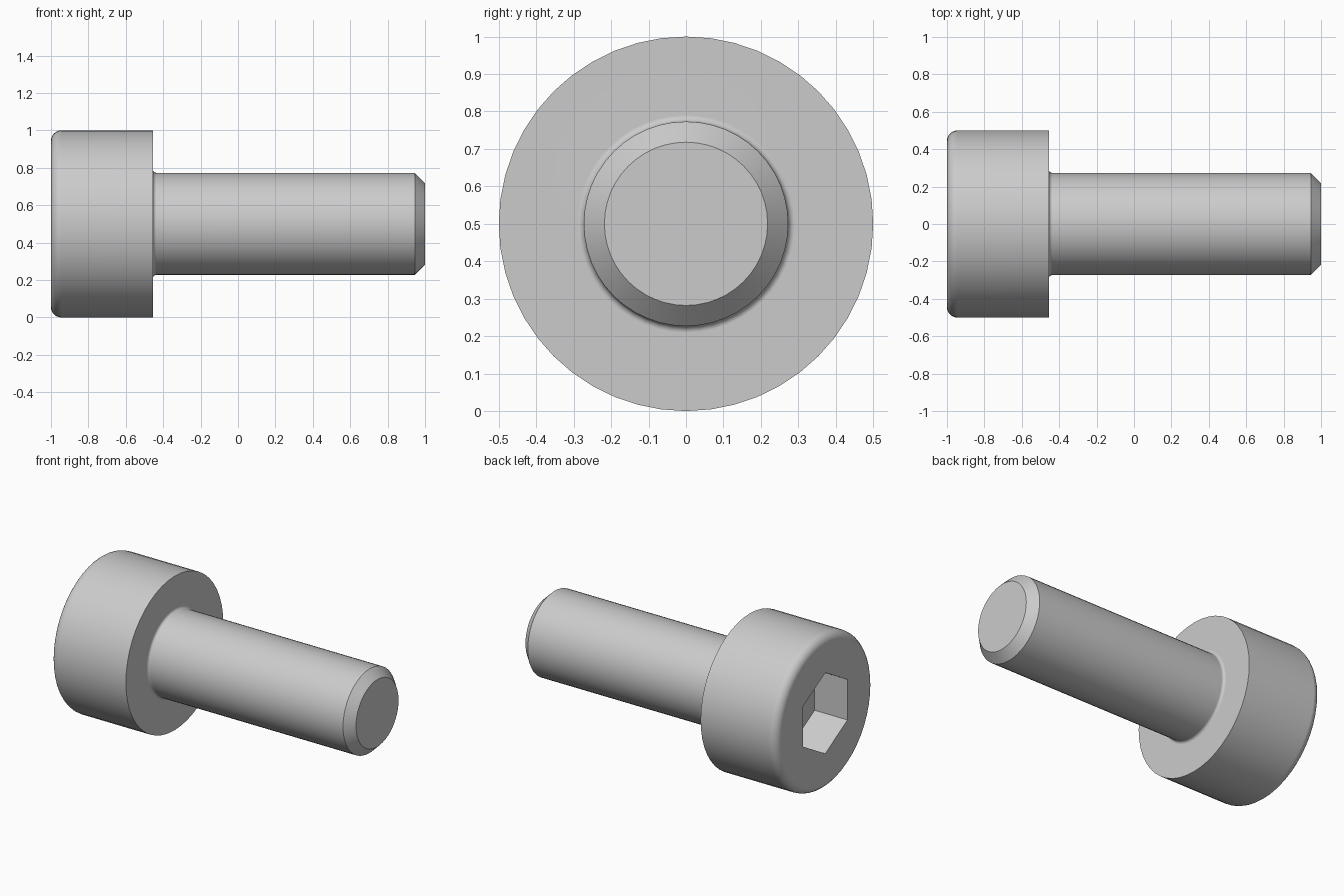
import bpy
import bmesh
from math import sin, cos, pi, sqrt, radians

if "Cube" in bpy.data.objects:
    bpy.data.objects.remove(bpy.data.objects["Cube"], do_unlink=True)

HEAD_R, SHAFT_R = 0.5, 0.273
HEAD_END, SEAT, TIP = -1.0, -0.455, 1.0
ROUND, FILLET, CHAMFER = 0.055, 0.018, 0.055
SOCKET_FLATS, SOCKET_DEPTH = 0.4545, 0.236
AXIS_Z = 0.5

steel = bpy.data.materials.new("light_grey_steel")
steel.use_nodes = True
colour = (0.6, 0.6, 0.6, 1.0)
steel.diffuse_color = colour
steel.node_tree.nodes["Principled BSDF"].inputs["Base Color"].default_value = colour


def arc(cx, cr, radius, start, end, steps):
    """Points (x, radius) along a quarter arc of the profile."""
    angles = [radians(start + (end - start) * i / steps) for i in range(steps + 1)]
    return [(cx + radius * cos(a), cr + radius * sin(a)) for a in angles]


def lathe(name, profile, sides):
    """Closed solid turned around the x axis, with a corner at the top."""
    bm = bmesh.new()
    rings = []
    for x, r in profile:
        turn = [2 * pi * i / sides for i in range(sides)]
        rings.append([bm.verts.new((x, r * sin(a), AXIS_Z + r * cos(a))) for a in turn])
    for a, b in zip(rings, rings[1:]):
        for i in range(sides):
            j = (i + 1) % sides
            bm.faces.new((a[i], a[j], b[j], b[i]))
    bm.faces.new(rings[0])
    bm.faces.new(rings[-1])
    bmesh.ops.recalc_face_normals(bm, faces=bm.faces[:])
    mesh = bpy.data.meshes.new(name)
    bm.to_mesh(mesh)
    bm.free()
    mesh.materials.append(steel)
    obj = bpy.data.objects.new(name, mesh)
    bpy.context.collection.objects.link(obj)
    return obj


# Head with rounded rim, filleted neck, shaft and chamfered tip
profile = arc(HEAD_END + ROUND, HEAD_R - ROUND, ROUND, 180, 90, 6)
profile += [(SEAT, HEAD_R)]
profile += arc(SEAT + FILLET, SHAFT_R + FILLET, FILLET, 180, 270, 4)
profile += [(TIP - CHAMFER, SHAFT_R), (TIP, SHAFT_R - CHAMFER)]
screw = lathe("socket_head_screw", profile, 48)

# Hexagonal socket cut into the head
corner = SOCKET_FLATS / sqrt(3)
cutter = lathe("socket_cutter",
               [(HEAD_END - 0.1, corner), (HEAD_END + SOCKET_DEPTH, corner)], 6)
cutter.hide_render = True
cut = screw.modifiers.new("hex_socket", "BOOLEAN")
cut.operation = "DIFFERENCE"
cut.solver = "EXACT"
cut.object = cutter

bpy.ops.object.select_all(action="DESELECT")
screw.select_set(True)
bpy.context.view_layer.objects.active = screw
bpy.ops.object.modifier_apply(modifier=cut.name)
bpy.data.objects.remove(cutter, do_unlink=True)

# Smooth turned surfaces, crisp edges and flat end faces
bpy.ops.object.shade_smooth_by_angle(angle=radians(30))
weighted = screw.modifiers.new("flat_ends", "WEIGHTED_NORMAL")
weighted.keep_sharp = True
